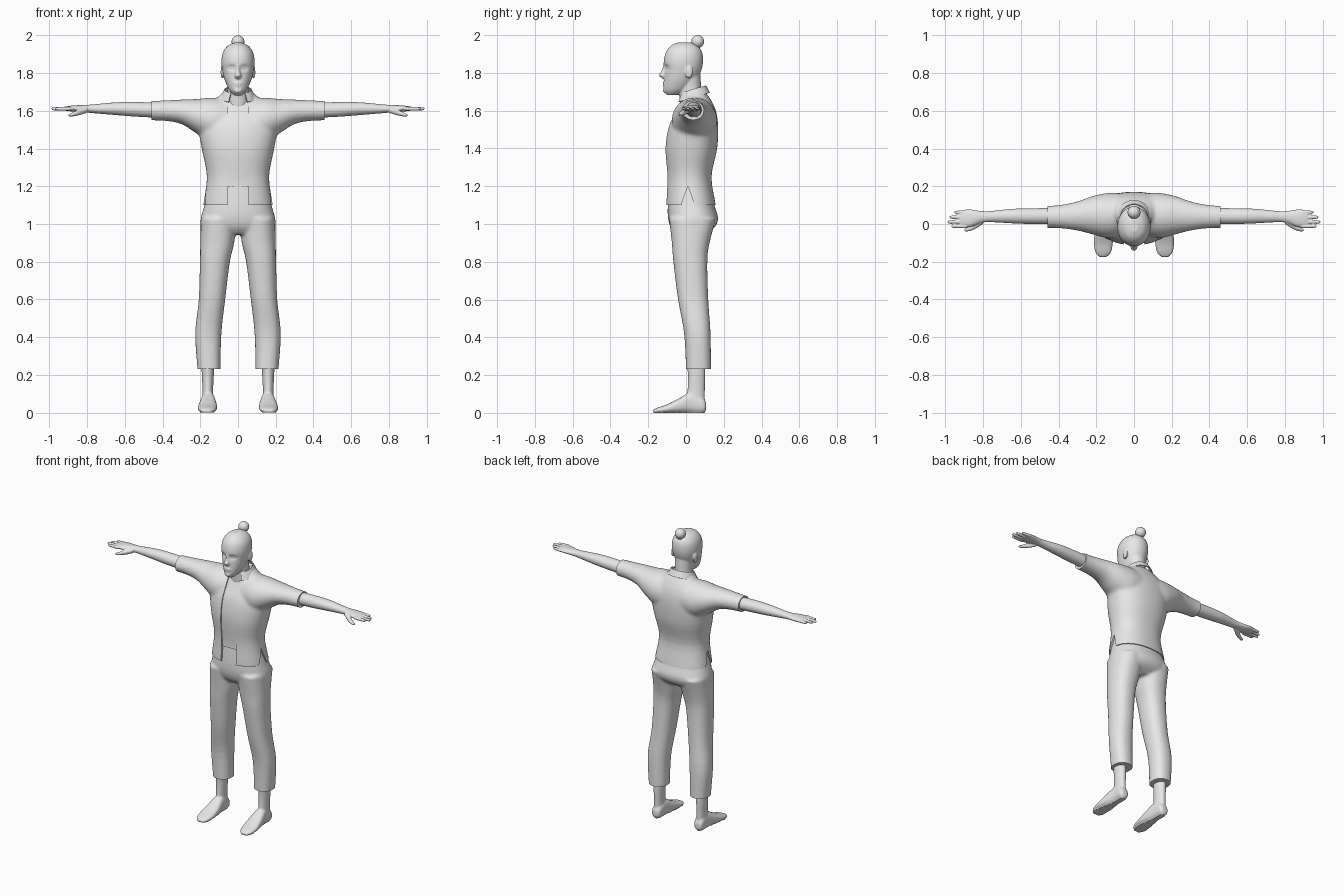
import bpy
import bmesh
from math import cos, sin, pi, radians, exp
from mathutils import Matrix, Vector

cube = bpy.data.objects.get("Cube")
if cube:
    bpy.data.objects.remove(cube)

grey = bpy.data.materials.new("plain_grey")
grey.use_nodes = True
grey.diffuse_color = (.8, .8, .8, 1)
grey.node_tree.nodes["Principled BSDF"].inputs["Base Color"].default_value = (.8, .8, .8, 1)

AXES = {"x": (0, 1, 2), "y": (1, 0, 2), "z": (2, 0, 1)}
BOTH = (1, -1)


def catmull(p, q, r, s, t):
    return .5 * (2 * q + (r - p) * t + (2 * p - 5 * q + 4 * r - s) * t * t
                 + (3 * q - p - 3 * r + s) * t ** 3)


def loft(bm, axis, stations, sides=(1,), power=2, count=32, steps=4):
    """Skin rounded sections (position, a_min, a_max, b_min, b_max) along an axis."""
    last = len(stations) - 1
    dense = []
    for i in range(last):
        four = [stations[min(max(i + k, 0), last)] for k in (-1, 0, 1, 2)]
        for j in range(steps):
            dense.append([catmull(*v, j / steps) for v in zip(*four)])
    dense.append(stations[-1])
    along, across, up = AXES[axis]
    for side in sides:
        rings = []
        for pos, a0, a1, b0, b1 in dense:
            ring = []
            for k in range(count):
                c, s = cos(2 * pi * k / count), sin(2 * pi * k / count)
                co = Vector()
                co[along] = pos
                co[across] = (a0 + a1) / 2 + (a1 - a0) / 2 * abs(c) ** (2 / power) * (1 if c > 0 else -1)
                co[up] = (b0 + b1) / 2 + (b1 - b0) / 2 * abs(s) ** (2 / power) * (1 if s > 0 else -1)
                co.x *= side
                ring.append(bm.verts.new(co))
            rings.append(ring)
        for low, high in zip(rings, rings[1:]):
            for k in range(count):
                n = (k + 1) % count
                bm.faces.new((low[k], low[n], high[n], high[k]))
        bm.faces.new(rings[0])
        bm.faces.new(rings[-1])


def symmetric(rows, inset=0):
    return [(z, inset - w, w - inset, y0 + inset, y1 - inset) for z, w, y0, y1 in rows]


def ball(bm, centre, radii):
    bmesh.ops.create_uvsphere(bm, u_segments=24, v_segments=16, radius=1,
                              matrix=Matrix.Translation(centre) @ Matrix.Diagonal((*radii, 1)))


def box(bm, low, high):
    low, high = Vector(low), Vector(high)
    bmesh.ops.create_cube(bm, size=1, matrix=Matrix.Translation((low + high) / 2)
                          @ Matrix.Diagonal((*(high - low), 1)))


def finish(bm, name):
    bmesh.ops.recalc_face_normals(bm, faces=bm.faces)
    mesh = bpy.data.meshes.new(name)
    bm.to_mesh(mesh)
    bm.free()
    obj = bpy.data.objects.new(name, mesh)
    bpy.context.collection.objects.link(obj)
    mesh.materials.append(grey)
    return obj


def activate(obj):
    bpy.ops.object.select_all(action="DESELECT")
    obj.select_set(True)
    bpy.context.view_layer.objects.active = obj


def apply(obj, kind, **settings):
    mod = obj.modifiers.new(kind.lower(), kind)
    for key, value in settings.items():
        setattr(mod, key, value)
    activate(obj)
    bpy.ops.object.modifier_apply(modifier=mod.name)


def fuse(obj, voxel, rounds):
    apply(obj, "REMESH", mode="VOXEL", voxel_size=voxel)
    apply(obj, "SMOOTH", factor=.5, iterations=rounds)


def cut(obj, bm):
    cutter = finish(bm, "cutter")
    cutter.hide_render = True
    apply(obj, "BOOLEAN", operation="DIFFERENCE", solver="EXACT", object=cutter)
    bpy.data.objects.remove(cutter)


def smooth(obj):
    activate(obj)
    bpy.ops.object.shade_smooth_by_angle(angle=radians(40))


# Jacket: body and sleeves fused, then trimmed
body = [(1.02, .187, -.1, .16), (1.1, .185, -.107, .157), (1.25, .165, -.102, .135),
        (1.4, .192, -.112, .165), (1.52, .21, -.092, .17), (1.6, .19, -.05, .158),
        (1.66, .12, -.02, .13), (1.7, .08, 0, .1)]
bm = bmesh.new()
loft(bm, "z", symmetric(body), power=2.3, count=48)
loft(bm, "x", [(.02, -.05, .16, 1.45, 1.66), (.13, -.075, .165, 1.43, 1.67),
               (.22, -.055, .148, 1.48, 1.663), (.3, -.035, .12, 1.53, 1.66),
               (.4, -.022, .1, 1.548, 1.655), (.52, -.02, .095, 1.55, 1.65)], BOTH)
jacket = finish(bm, "jacket")
fuse(jacket, .01, 5)
bm = bmesh.new()
box(bm, (-.4, -.4, .9), (.4, .4, 1.1))
for s in BOTH:
    box(bm, (s * .53 - .07, -.3, 1.4), (s * .53 + .07, .3, 1.8))
cut(jacket, bm)

# Front opening and side slits
bm = bmesh.new()
box(bm, (-.055, -.4, 1), (.055, .03, 1.8))
for s in BOTH:
    ends = [[bm.verts.new((s * x, y, z)) for y, z in ((-.04, 1.06), (.06, 1.06), (.01, 1.2))]
            for x in (.12, .3)]
    bm.faces.new(ends[0])
    bm.faces.new(ends[1])
    for k in range(3):
        n = (k + 1) % 3
        bm.faces.new((ends[0][k], ends[0][n], ends[1][n], ends[1][k]))
cut(jacket, bm)
smooth(jacket)

# Shirt seen in the jacket opening
bm = bmesh.new()
loft(bm, "z", symmetric([(1.2, .168, -.102, .135)] + body[2:], .007), power=2.3, count=48)
smooth(finish(bm, "undershirt"))

# Collar: tilted open band around the neck
bm = bmesh.new()
rows = []
for k in range(33):
    a = radians(-58 + 296 * k / 32)
    pair = []
    for radius, height in ((.092, 1.668), (.07, 1.712)):
        y = .037 + radius * .95 * sin(a)
        pair.append(bm.verts.new((radius * cos(a), y, height + .3 * (y - .037))))
    rows.append(pair)
for p, q in zip(rows, rows[1:]):
    bm.faces.new((p[0], q[0], q[1], p[1]))
collar = finish(bm, "collar")
apply(collar, "SOLIDIFY", thickness=.006, offset=0)
smooth(collar)

# Trousers: hips and two legs fused, cuffs trimmed flat
bm = bmesh.new()
loft(bm, "z", symmetric([(1.22, .15, -.085, .12), (1.1, .178, -.096, .15), (1.03, .197, -.095, .17),
                         (.98, .192, -.08, .15), (.945, .14, -.05, .1)]), power=2.3, count=48)
loft(bm, "z", [(1.03, .005, .197, -.09, .16), (.9, .02, .2, -.075, .125),
               (.8, .043, .202, -.067, .113), (.6, .068, .208, -.042, .118),
               (.42, .088, .227, -.01, .13), (.23, .093, .215, 0, .132),
               (.16, .093, .213, 0, .132)], BOTH, power=2.3)
trousers = finish(bm, "trousers")
fuse(trousers, .009, 4)
bm = bmesh.new()
box(bm, (-.4, -.4, .1), (.4, .4, .232))
cut(trousers, bm)
smooth(trousers)

# Bare feet with ankles
bm = bmesh.new()
loft(bm, "z", [(.3, .125, .195, 0, .1), (.2, .128, .192, .01, .102),
               (.12, .132, .188, .008, .1), (.05, .13, .188, 0, .1)], BOTH)
loft(bm, "y", [(.107, .14, .178, .015, .05), (.09, .128, .19, 0, .08), (.03, .123, .193, 0, .11),
               (-.04, .113, .207, 0, .075), (-.1, .112, .213, 0, .045),
               (-.15, .122, .205, 0, .028), (-.175, .145, .185, .002, .016)], BOTH, power=2.5)
feet = finish(bm, "feet")
fuse(feet, .006, 2)
for v in feet.data.vertices:
    v.co.z = 0 if v.co.z < .005 else v.co.z
smooth(feet)

# Arms, palms, fingers and thumbs
bm = bmesh.new()
loft(bm, "x", [(.42, 0, .085, 1.563, 1.643), (.55, 0, .083, 1.57, 1.647), (.65, .004, .08, 1.578, 1.645),
               (.77, .01, .068, 1.588, 1.634), (.82, .003, .07, 1.593, 1.631),
               (.87, -.016, .077, 1.596, 1.629), (.91, -.014, .073, 1.6, 1.624),
               (.925, -.005, .06, 1.605, 1.62)], BOTH)
for y, tip in ((.062, .952), (.036, .978), (.011, .988), (-.012, .968)):
    loft(bm, "x", [(.89, y - .011, y + .011, 1.601, 1.623), (tip - .015, y - .009, y + .009, 1.602, 1.62),
                   (tip, y - .005, y + .005, 1.606, 1.617)], BOTH, count=16)
loft(bm, "x", [(.8, 0, .035, 1.59, 1.62), (.85, -.03, 0, 1.575, 1.605),
               (.885, -.04, -.018, 1.57, 1.588), (.9, -.038, -.026, 1.572, 1.582)], BOTH, count=16)
arms = finish(bm, "arms_and_hands")
fuse(arms, .004, 2)
smooth(arms)

# Head: skull, neck, nose, lips and ears
bm = bmesh.new()
loft(bm, "z", symmetric([(1.682, .02, -.1, -.05), (1.71, .046, -.118, .01), (1.76, .069, -.117, .055),
                         (1.81, .082, -.114, .08), (1.86, .088, -.118, .09), (1.91, .08, -.106, .085),
                         (1.945, .055, -.078, .06), (1.962, .02, -.04, .025)]), power=2.1, count=48)
loft(bm, "z", symmetric([(1.6, .068, -.03, .095), (1.7, .055, -.037, .083), (1.8, .06, -.04, .075)]))
loft(bm, "z", symmetric([(1.845, .009, -.12, -.09), (1.81, .012, -.13, -.09),
                         (1.788, .019, -.144, -.09), (1.77, .012, -.125, -.09)]), count=16)
ball(bm, (0, -.114, 1.747), (.026, .009, .006))
ball(bm, (0, -.113, 1.736), (.022, .009, .007))
ball(bm, (0, -.108, 1.707), (.022, .014, .014))
for s in BOTH:
    ball(bm, (s * .083, .015, 1.805), (.009, .022, .034))
head = finish(bm, "head")
fuse(head, .005, 2)

# Press in the eye sockets and raise the lids
for v in head.data.vertices:
    if v.co.y < -.03:
        dx, dz = abs(v.co.x) - .034, v.co.z - 1.828
        v.co.y += .012 * exp(-(dx / .02) ** 2 - (dz / .014) ** 2)
        v.co.y -= .006 * exp(-(dx / .011) ** 2 - (dz / .006) ** 2)
smooth(head)

# Hair bun on a short stem
bm = bmesh.new()
ball(bm, (0, .062, 1.966), (.034, .034, .034))
loft(bm, "z", [(1.9, -.026, .026, .02, .075), (1.945, -.02, .02, .035, .075)], count=20)
smooth(finish(bm, "hair_bun"))
